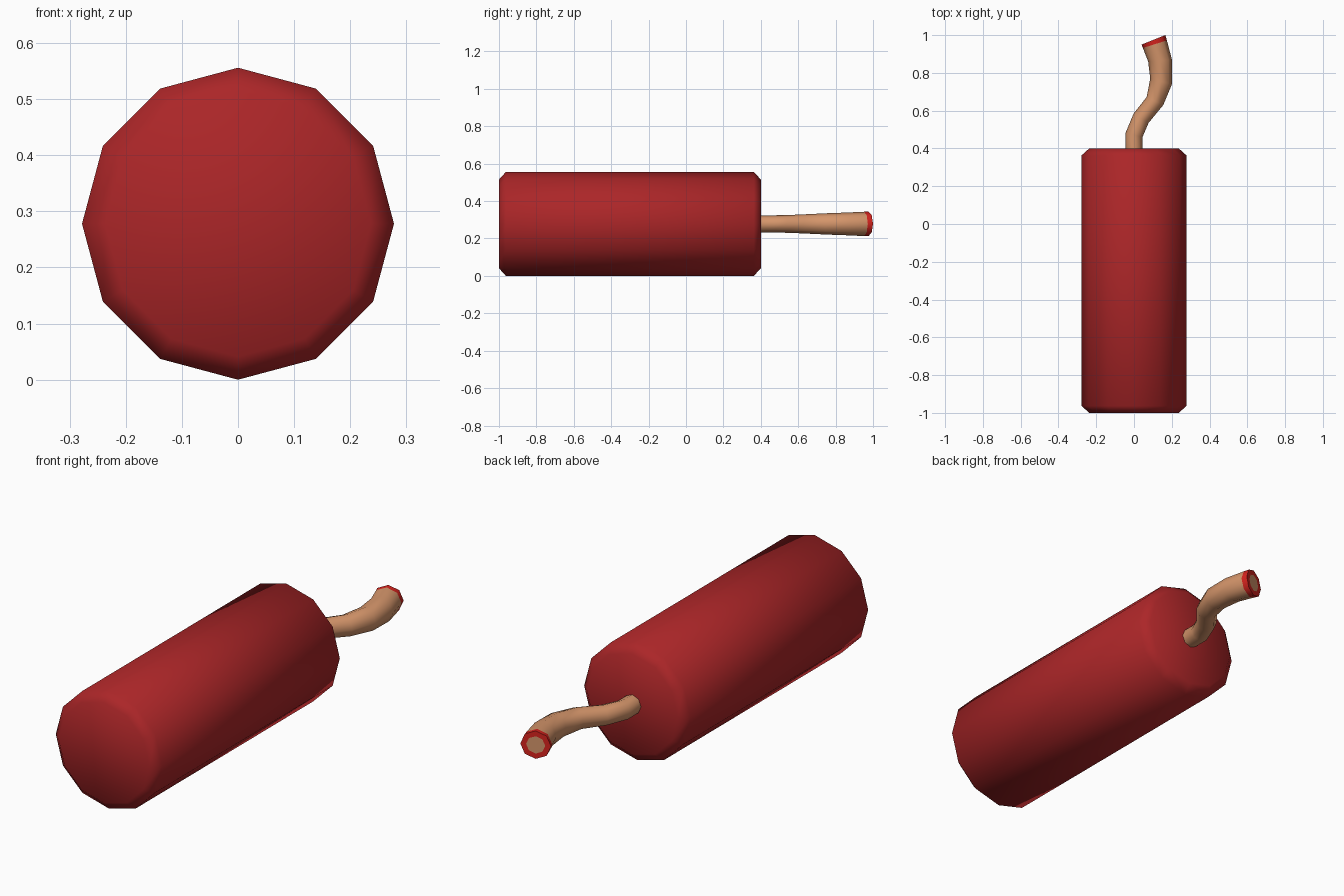
import bpy, bmesh, math
from mathutils import Vector

if "Cube" in bpy.data.objects:
    bpy.data.objects.remove(bpy.data.objects["Cube"])

AXIS_Z = 0.278


def material(name, rgb):
    m = bpy.data.materials.new(name)
    m.diffuse_color = (*rgb, 1)
    m.use_nodes = True
    m.node_tree.nodes["Principled BSDF"].inputs["Base Color"].default_value = m.diffuse_color
    return m


RED = material("dark red casing", (0.41, 0.019, 0.021))
TAN = material("tan cord", (0.66, 0.30, 0.145))
TIP = material("bright red ember", (0.68, 0.017, 0.013))


def loft(name, rings, mats, face_mats):
    """Skin closed rings of points in order; cap both ends."""
    bm = bmesh.new()
    loops = [[bm.verts.new(p) for p in ring] for ring in rings]
    n = len(loops[0])
    for a, b, mi in zip(loops, loops[1:], face_mats):
        for i in range(n):
            j = (i + 1) % n
            bm.faces.new((a[i], a[j], b[j], b[i])).material_index = mi
    bm.faces.new(loops[0][::-1])
    bm.faces.new(loops[-1])
    bmesh.ops.recalc_face_normals(bm, faces=bm.faces[:])
    for f in bm.faces:
        f.smooth = True
    me = bpy.data.meshes.new(name)
    bm.to_mesh(me)
    bm.free()
    for m in mats:
        me.materials.append(m)
    ob = bpy.data.objects.new(name, me)
    bpy.context.collection.objects.link(ob)
    return ob


def ring(centre, side, height, n):
    """Ellipse around centre spanned by a sideways vector and a z radius."""
    return [centre + side * math.cos(2 * math.pi * i / n)
            + Vector((0, 0, height * math.sin(2 * math.pi * i / n))) for i in range(n)]


# Casing: twelve-sided cylinder with chamfered ends
profile = [(-1.0, 0.237), (-0.963, 0.278), (0.363, 0.278), (0.4, 0.237)]
loft("casing", [ring(Vector((0, y, AXIS_Z)), Vector((r, 0, 0)), r, 12) for y, r in profile],
     [RED], [0, 0, 0])

# Fuse: left and right edges of each cross-section seen from above
edges = [((-0.045, 0.39), (0.045, 0.39)), ((-0.045, 0.482), (0.045, 0.46)),
         ((-0.002, 0.585), (0.077, 0.535)), ((0.067, 0.672), (0.155, 0.63)),
         ((0.086, 0.77), (0.201, 0.74)), ((0.075, 0.86), (0.201, 0.87)),
         ((0.047, 0.932), (0.174, 0.972)), ((0.04, 0.95), (0.166, 1.0))]
radii = [0.045, 0.046, 0.048, 0.052, 0.057, 0.061, 0.065, 0.066]
rings = []
for (l, r), h in zip(edges, radii):
    left, right = Vector((*l, AXIS_Z)), Vector((*r, AXIS_Z))
    rings.append(ring((left + right) / 2, (right - left) / 2, h, 8))

# Ember rim on the end face around a tan core
centre = sum(rings[-1], Vector()) / 8
rings.append([centre + (p - centre) * 0.62 for p in rings[-1]])
fuse = loft("fuse", rings, [TAN, TIP], [0] * 6 + [1, 1])
bpy.context.view_layer.objects.active = fuse
fuse.select_set(True)
bpy.ops.object.shade_smooth_by_angle(angle=math.radians(50))
